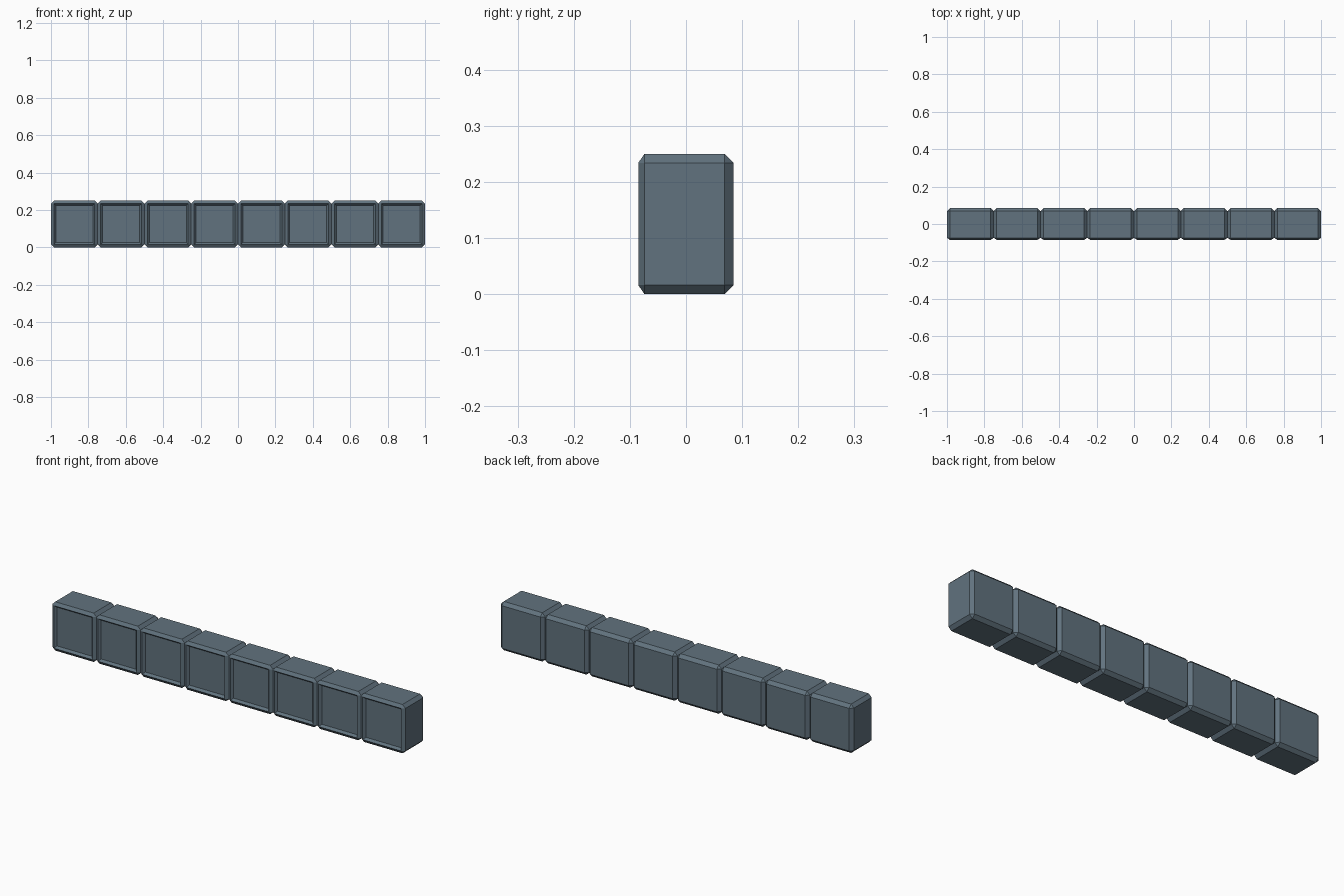
import bpy, bmesh

if "Cube" in bpy.data.objects:
    bpy.data.objects.remove(bpy.data.objects["Cube"])

COUNT, W, D, H, B = 8, 0.25, 0.17, 0.25, 0.016

mat = bpy.data.materials.new("slate")
mat.diffuse_color = (0.12, 0.17, 0.21, 1)
mat.use_nodes = True
mat.node_tree.nodes["Principled BSDF"].inputs["Base Color"].default_value = mat.diffuse_color

# One chamfered block with a shallow sunken front panel
bm = bmesh.new()
bmesh.ops.create_cube(bm, size=1)
bmesh.ops.scale(bm, vec=(W, D, H), verts=bm.verts)
bmesh.ops.bevel(bm, geom=bm.edges[:], offset=B, segments=1, affect='EDGES', profile=0.5)
for v in bm.verts:  # shallower chamfer on the front
    if -D / 2 + 0.001 < v.co.y < -D / 2 + B + 0.001:
        v.co.y -= 0.005
bm.normal_update()
front = min(bm.faces, key=lambda f: f.calc_center_median().y)
bmesh.ops.inset_region(bm, faces=[front], thickness=0.014, depth=-0.012)
mesh = bpy.data.meshes.new("block")
bm.to_mesh(mesh)
bm.free()
mesh.materials.append(mat)

# Row of identical blocks
for i in range(COUNT):
    ob = bpy.data.objects.new(f"block_{i + 1}", mesh)
    ob.location = ((i - (COUNT - 1) / 2) * W, 0, H / 2)
    bpy.context.collection.objects.link(ob)
